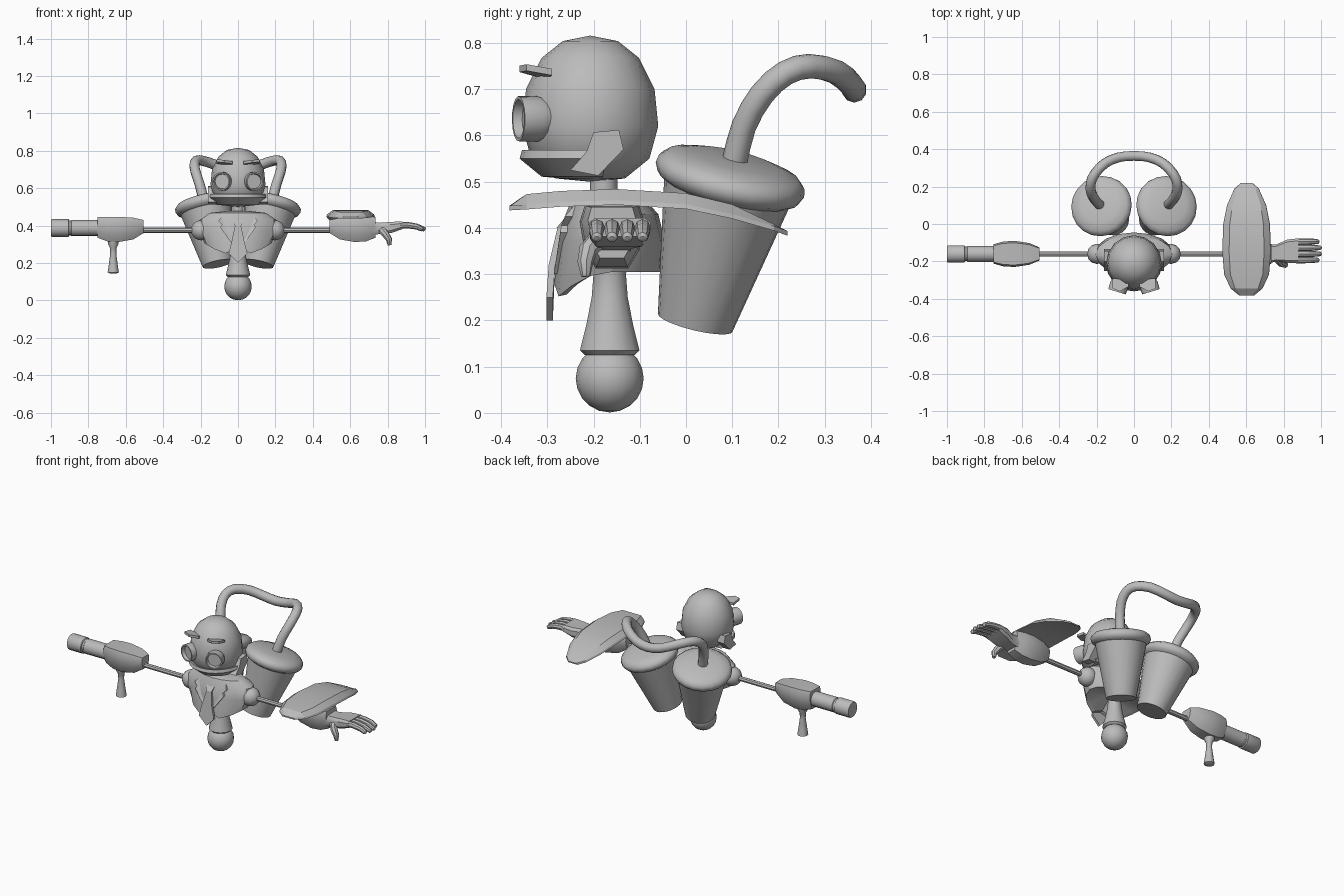
import bpy, bmesh, math
from mathutils import Vector as V

if "Cube" in bpy.data.objects:
    bpy.data.objects.remove(bpy.data.objects["Cube"])

grey = bpy.data.materials.new("plain grey")
grey.diffuse_color = (0.5, 0.5, 0.5, 1)
grey.use_nodes = True
grey.node_tree.nodes["Principled BSDF"].inputs["Base Color"].default_value = grey.diffuse_color


def loft(name, rings, angle=40):
    """Skin a list of equal-length closed rings and cap both ends."""
    bm = bmesh.new()
    rows = [[bm.verts.new(p) for p in r] for r in rings]
    n = len(rows[0])
    for a, b in zip(rows, rows[1:]):
        for i in range(n):
            j = (i + 1) % n
            bm.faces.new((a[i], a[j], b[j], b[i]))
    for row in (rows[0], rows[-1]):
        if (row[0].co - row[n // 2].co).length > 1e-4:
            bm.faces.new(row)
    bmesh.ops.remove_doubles(bm, verts=bm.verts, dist=1e-5)
    bmesh.ops.recalc_face_normals(bm, faces=bm.faces)
    me = bpy.data.meshes.new(name)
    bm.to_mesh(me)
    bm.free()
    me.materials.append(grey)
    me.shade_smooth()
    me.set_sharp_from_angle(angle=math.radians(angle))
    ob = bpy.data.objects.new(name, me)
    bpy.context.collection.objects.link(ob)
    return ob


def lathe(name, profile, n, origin, axis=(0, 0, 1), angle=40):
    """Revolve (radius, distance along axis) points."""
    q = V((0, 0, 1)).rotation_difference(V(axis).normalized())
    o = V(origin)
    return loft(name, [[o + q @ V((r * math.cos(2 * math.pi * i / n),
                                   r * math.sin(2 * math.pi * i / n), s))
                        for i in range(n)] for r, s in profile], angle)


def tube(name, pts, radii, n=8, steps=1):
    """Sweep a circle along a Catmull-Rom path."""
    pts = [V(p) for p in pts]
    path, rad = [], []
    ext = [2 * pts[0] - pts[1]] + pts + [2 * pts[-1] - pts[-2]]
    for k in range(len(pts) - 1):
        p0, p1, p2, p3 = ext[k:k + 4]
        for i in range(steps):
            t = i / steps
            path.append(0.5 * (2 * p1 + (p2 - p0) * t + (2 * p0 - 5 * p1 + 4 * p2 - p3) * t * t
                               + (3 * p1 - p0 - 3 * p2 + p3) * t ** 3))
            rad.append(radii[k] * (1 - t) + radii[k + 1] * t)
    path.append(pts[-1])
    rad.append(radii[-1])
    rings, side, old = [], None, None
    for i, p in enumerate(path):
        d = (path[min(i + 1, len(path) - 1)] - path[max(i - 1, 0)]).normalized()
        side = d.orthogonal().normalized() if side is None else old.rotation_difference(d) @ side
        old, up = d, d.cross(side)
        rings.append([p + rad[i] * (side * math.cos(2 * math.pi * j / n)
                                    + up * math.sin(2 * math.pi * j / n)) for j in range(n)])
    return loft(name, rings)


def ball(name, c, r, n=16):
    m = 10
    return lathe(name, [(r * math.sin(math.pi * i / m), -r * math.cos(math.pi * i / m))
                        for i in range(m + 1)], n, c)


# Head, neck
lathe("head", [(0, .50), (.075, .507), (.128, .55), (.147, .62), (.139, .70),
               (.105, .768), (.06, .804), (0, .816)], 16, (0, -.207, 0))
lathe("neck", [(.03, .42), (.03, .53)], 12, (0, -.178, 0))

# Jaw band wrapping the front of the head
jaw = []
for k in range(13):
    a = math.radians(-95 + 190 * k / 12)
    jaw.append([V((.155 * f * math.sin(a), -.19 - .17 * f * math.cos(a), z))
                for f, z in ((.97, .568), (1, .55), (.72, .511), (.2, .503), (.8, .56))])
loft("jaw", jaw, 30)

for s, side in ((-1, "right"), (1, "left")):
    # Jaw hinge beside the head
    hinge = [(-.2, .607), (-.145, .612), (-.135, .57), (-.19, .513), (-.25, .525), (-.215, .565)]
    loft(side + "_jaw_hinge", [[V((s * x, y, z)) for y, z in hinge] for x in (.115, .16)], 30)
    # Goggle eye with a recessed lens
    lathe(side + "_goggle", [(.03, -.03), (.042, 0), (.05, .025), (.049, .065), (.042, .065),
                             (.039, .045), (0, .045)], 16, (s * .072, -.3, .636),
          (s * .29, -.957, 0))
    # Eyebrow wedge
    brow = [(.03, -.335, .73), (.075, -.36, .737), (.115, -.345, .74),
            (.115, -.29, .73), (.03, -.30, .722)]
    loft(side + "_eyebrow", [[V((s * x, y, z + dz)) for x, y, z in brow] for dz in (0, .014)], 20)
    # Shoulder and thin arm rod
    ball(side + "_shoulder", (s * .197, -.16, .375), .054, 12)
    lathe(side + "_arm_rod", [(.014, .18), (.014, .54)], 8, (0, -.16, .375), (s, 0, 0))

    # Forearm gauntlet: flat-topped boxy sections along x
    sect = []
    for x, w, zb, zt in ((.505, .035, .36, .43), (.56, .058, .326, .442), (.64, .07, .312, .447),
                         (.70, .066, .316, .447), (.75, .052, .335, .445)):
        if s > 0:
            x -= .015
        sect.append([V((s * x, -.16 + w * u, zb + (zt - zb) * v)) for u, v in
                     ((-.5, 0), (.5, 0), (.85, .3), (1, .75), (.85, 1),
                      (-.85, 1), (-1, .75), (-.85, .3))])
    loft(side + "_gauntlet", sect, 30)

    # Back tank: tapered body with a wide rounded lid, leaning out and back
    base, axis = (s * .108, .02, .195), (s * .07, .08, .33)
    lathe(side + "_tank", [(.083, 0), (.141, .305)], 20, base, axis)
    lathe(side + "_tank_lid", [(.13, .292), (.157, .308), (.165, .325), (.162, .342),
                               (.145, .358), (.10, .37), (0, .374)], 20, base, axis)

    # Jacket lapel
    lap = [(.02, -.215, .478), (.075, -.225, .468), (.105, -.262, .425), (.085, -.27, .405),
           (.095, -.272, .39), (.03, -.286, .30)]
    loft(side + "_lapel", [[V((s * x, y + d, z)) for x, y, z in lap] for d in (0, .03)], 20)

# Jacket: oval rings with a pointed, notched front hem
N = 16
ang = [2 * math.pi * i / N for i in range(N)]
rings = []
for z, rx, ry, cy in ((.478, .06, .045, -.178), (.468, .15, .075, -.17), (.43, .205, .1, -.16),
                      (.37, .212, .115, -.16)):
    rings.append([V((rx * math.cos(a), cy - ry * math.sin(a), z)) for a in ang])
hem = []
for i, a in enumerate(ang):
    f = max(0, math.sin(a))
    z = .28 if i == N // 4 else .305 - .062 * f * f
    hem.append(V((.178 * math.cos(a), -.16 - (.125 if f else .11) * math.sin(a), z)))
rings += [hem, [V((p.x * .85, -.16 + (p.y + .16) * .85, p.z + .004)) for p in hem],
          [V((.04 * math.cos(a), -.168 - .04 * math.sin(a), .335)) for a in ang]]
loft("jacket", rings, 30)

# Tie: knot and hanging blade
tie = [(-.016, -.278, .40), (.016, -.278, .40), (.033, -.297, .32), (.05, -.302, .25),
       (0, -.302, .20), (-.05, -.302, .25), (-.033, -.297, .32)]
loft("tie_blade", [[V((x, y + d, z)) for x, y, z in tie] for d in (0, .014)], 20)
knot = [(-.033, -.235, .455), (.033, -.235, .455), (.018, -.28, .40), (-.018, -.28, .40)]
loft("tie_knot", [[V((x, y + d, z)) for x, y, z in knot] for d in (0, .04)], 20)

# Waist cone and rolling ball
lathe("waist", [(.055, .125), (.066, .135), (.052, .19), (.04, .25), (.036, .30), (.045, .345)],
      14, (0, -.165, 0))
ball("rolling_ball", (0, -.165, .0745), .0735)

# Blaster barrel and hanging grip on the right arm
lathe("barrel", [(.043, .72), (.043, .89), (.04, .893), (.04, .903), (.047, .906), (.047, .995),
                 (.043, 1.0), (0, 1.0)], 14, (0, -.16, .387), (-1, 0, 0))
lathe("grip", [(.02, .145), (.03, .15), (.024, .19), (.016, .25), (.017, .28), (.028, .30),
               (.03, .335)], 10, (-.667, -.16, 0))

# Long shield over the left forearm
shield = []
for y, w, zb, zt in ((-.382, .04, .438, .446), (-.345, .085, .44, .473), (-.27, .12, .446, .48),
                     (-.15, .13, .45, .484), (0, .125, .441, .475), (.1, .105, .42, .451),
                     (.19, .065, .394, .408), (.22, .03, .383, .39)):
    shield.append([V((.602 + w * u, y, z)) for u, z in
                   ((-1, zb), (-.96, zb + .01), (-.72, zt), (.72, zt), (.96, zb + .01), (1, zb))])
loft("shield", shield, 20)

# Left hand: palm, four fingers and a thumb
palm = []
for x, w, h, z, cy in ((.72, .05, .035, .385, -.16), (.76, .045, .03, .385, -.155),
                       (.82, .062, .03, .39, -.145), (.88, .066, .02, .402, -.143)):
    palm.append([V((x, cy + w * u, z + h * v)) for u, v in
                 ((-1, -.5), (-.8, -1), (.8, -1), (1, -.5), (1, .5), (.8, 1), (-.8, 1), (-1, .5))])
loft("palm", palm, 30)
for i in range(4):
    y = -.094 - .033 * i
    tip = .985 + .012 * (i in (1, 2))
    tube("finger_%d" % (i + 1), [(.865, y, .402), (.91, y, .402), (.955, y, .395), (tip, y, .38),
                                 (tip + .004, y, .377)], [.017, .017, .016, .012, .006])
tube("thumb", [(.77, -.19, .375), (.79, -.212, .352), (.808, -.218, .325), (.81, -.217, .295)],
     [.022, .02, .017, .01])

# Hose looping between the two tanks
half = [(.183, .103, .535), (.205, .125, .62), (.228, .165, .69), (.232, .215, .735),
        (.21, .268, .75), (.155, .325, .737), (.08, .357, .71)]
path = half + [(0, .364, .698)] + [(-x, y, z) for x, y, z in reversed(half)]
tube("hose", path, [.028] + [.027] * (len(path) - 2) + [.028], 10, 2)
